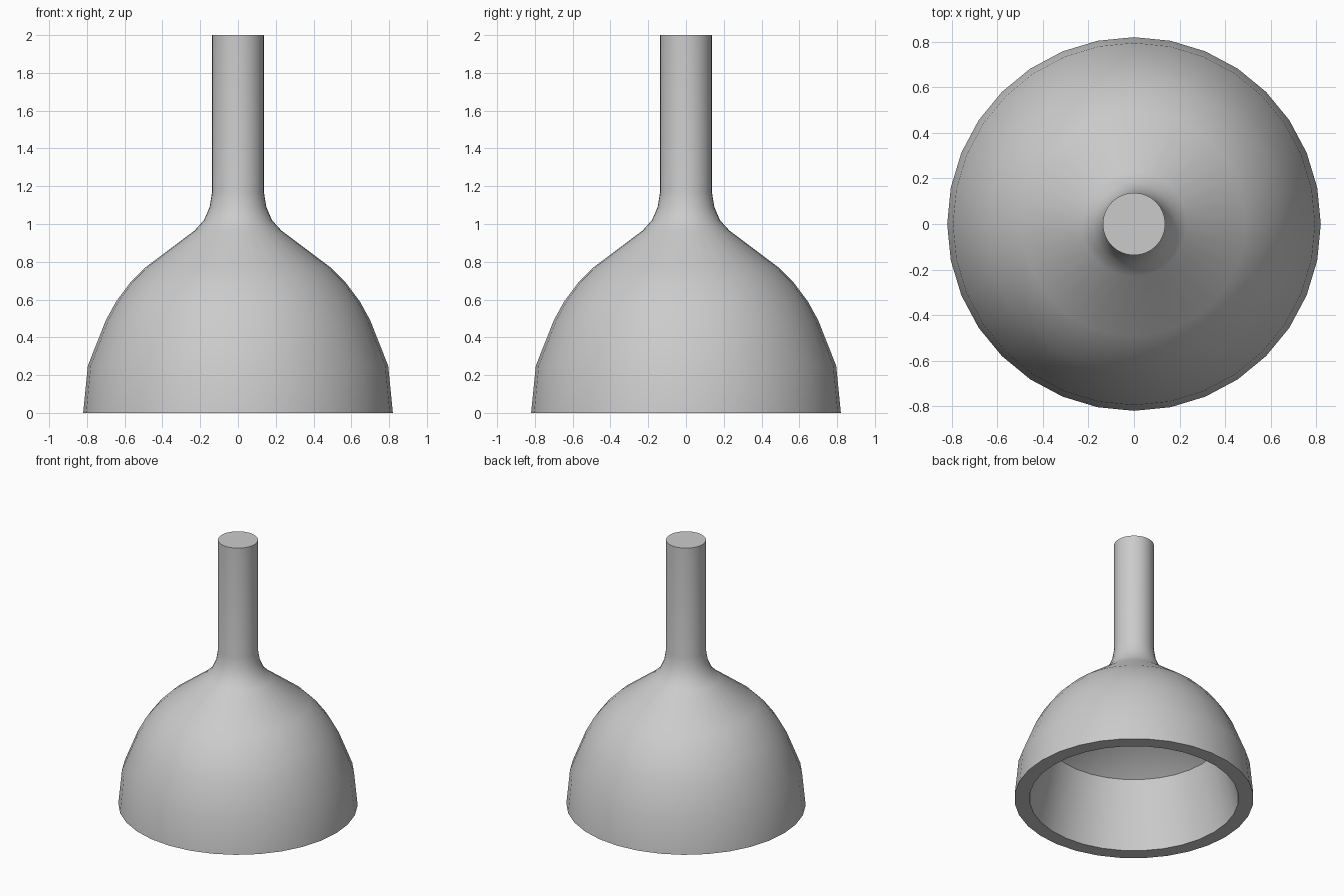
import bpy, bmesh, math

if "Cube" in bpy.data.objects:
    bpy.data.objects.remove(bpy.data.objects["Cube"])

SIDES = 32


def lathe(name, profile):
    """Revolve (radius, z) points about z; radius 0 gives a pole."""
    bm = bmesh.new()
    rings = []
    for r, z in profile:
        if r == 0:
            rings.append([bm.verts.new((0, 0, z))] * SIDES)
        else:
            rings.append([bm.verts.new((r * math.cos(2 * math.pi * i / SIDES),
                                        r * math.sin(2 * math.pi * i / SIDES), z))
                          for i in range(SIDES)])
    for a, b in zip(rings, rings[1:]):
        for i in range(SIDES):
            j = (i + 1) % SIDES
            bm.faces.new(dict.fromkeys((a[i], a[j], b[j], b[i])))
    bmesh.ops.recalc_face_normals(bm, faces=bm.faces)
    mesh = bpy.data.meshes.new(name)
    bm.to_mesh(mesh)
    bm.free()
    obj = bpy.data.objects.new(name, mesh)
    bpy.context.collection.objects.link(obj)
    bpy.ops.object.select_all(action='DESELECT')
    obj.select_set(True)
    bpy.context.view_layer.objects.active = obj
    bpy.ops.object.shade_smooth_by_angle(angle=math.radians(30))
    return obj


# hollow inside of the cup: cone ceiling, then flaring wall down to the rim
inside = [(0, 0.95), (0.61, 0.5), (0.717, 0)]
# outer bell, up to the neck
bell = [(0.82, 0), (0.795, 0.25), (0.70, 0.49), (0.645, 0.59), (0.57, 0.69),
        (0.49, 0.77), (0.23, 0.965), (0.18, 1.02), (0.15, 1.09), (0.137, 1.17)]
# straight handle flowing out of the neck, with a flat end
handle = [(0.137, 2), (0, 2)]

lathe("plunger_cup_and_handle", inside + bell + handle)
